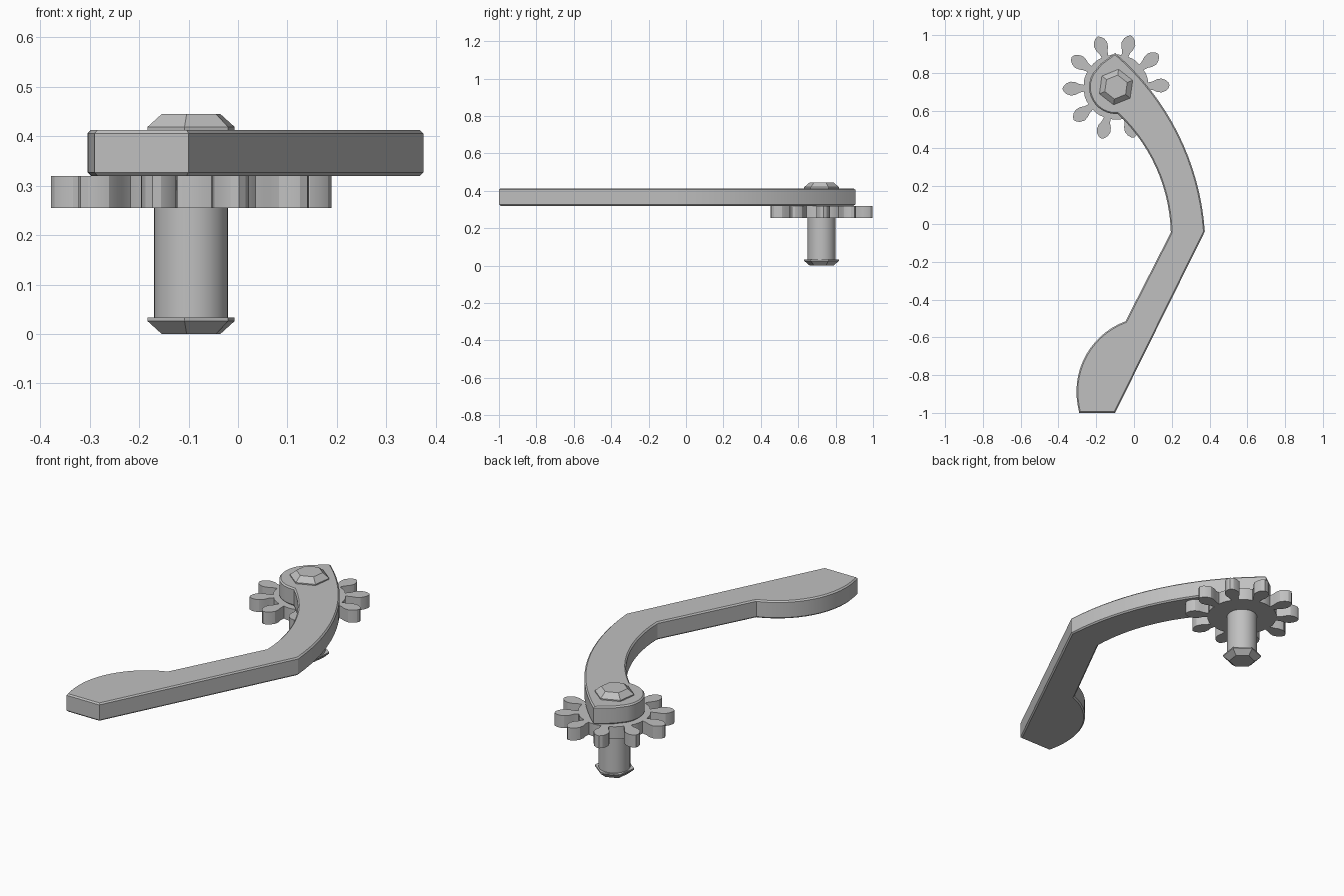
import bpy, bmesh
from math import sin, cos, pi, radians, atan2, hypot
from mathutils import Vector

cube = bpy.data.objects.get("Cube")
if cube:
    bpy.data.objects.remove(cube)

GREY = (0.53, 0.53, 0.53, 1)
steel = bpy.data.materials.new("grey_metal")
steel.diffuse_color = GREY
steel.use_nodes = True
steel.node_tree.nodes["Principled BSDF"].inputs["Base Color"].default_value = GREY

HUB = Vector((-0.095, 0.725))


def finish(name, bm, smooth=True):
    bmesh.ops.recalc_face_normals(bm, faces=bm.faces)
    mesh = bpy.data.meshes.new(name)
    bm.to_mesh(mesh)
    bm.free()
    mesh.materials.append(steel)
    obj = bpy.data.objects.new(name, mesh)
    bpy.context.collection.objects.link(obj)
    if smooth:
        bpy.ops.object.select_all(action='DESELECT')
        obj.select_set(True)
        bpy.context.view_layer.objects.active = obj
        bpy.ops.object.shade_smooth_by_angle(angle=radians(25))
    return obj


def plate(name, outline, z0, z1, bevel=0):
    """Extrude a closed outline, optionally chamfering its rims."""
    bm = bmesh.new()
    base = bm.faces.new([bm.verts.new((x, y, z0)) for x, y in outline])
    top = bmesh.ops.extrude_face_region(bm, geom=[base], use_keep_orig=True)["geom"]
    bmesh.ops.translate(bm, vec=(0, 0, z1 - z0),
                        verts=[v for v in top if isinstance(v, bmesh.types.BMVert)])
    bmesh.ops.recalc_face_normals(bm, faces=bm.faces)
    if bevel:
        rims = [e for e in bm.edges if abs(e.verts[0].co.z - e.verts[1].co.z) < 1e-5]
        bmesh.ops.bevel(bm, geom=rims, offset=bevel, segments=1,
                        affect='EDGES', clamp_overlap=True)
    return finish(name, bm)


def lathe(name, rings, sides, turn=0, smooth=True):
    """Stack of regular polygons (radius, z) around the hub axis."""
    bm = bmesh.new()
    loops = [[bm.verts.new((HUB.x + r * cos(turn + 2 * pi * i / sides),
                            HUB.y + r * sin(turn + 2 * pi * i / sides), z))
              for i in range(sides)] for r, z in rings]
    for a, b in zip(loops, loops[1:]):
        for i in range(sides):
            j = (i + 1) % sides
            bm.faces.new((a[i], a[j], b[j], b[i]))
    bm.faces.new(loops[0])
    bm.faces.new(loops[-1])
    return finish(name, bm, smooth)


def arc(p, q, r, steps):
    """Circular arc from p through q to r."""
    (ax, ay), (bx, by), (cx, cy) = p, q, r
    d = 2 * (ax * (by - cy) + bx * (cy - ay) + cx * (ay - by))
    a2, b2, c2 = ax * ax + ay * ay, bx * bx + by * by, cx * cx + cy * cy
    ux = (a2 * (by - cy) + b2 * (cy - ay) + c2 * (ay - by)) / d
    uy = (a2 * (cx - bx) + b2 * (ax - cx) + c2 * (bx - ax)) / d
    t0, t1 = atan2(ay - uy, ax - ux), atan2(cy - uy, cx - ux)
    sweep = (t1 - t0) % (2 * pi)
    if d < 0:
        sweep -= 2 * pi
    rad = hypot(ax - ux, ay - uy)
    return [(ux + rad * cos(t0 + sweep * i / steps),
             uy + rad * sin(t0 + sweep * i / steps)) for i in range(steps + 1)]


# Lever arm: curved neck, straight shank, bulged grip and rounded hub end
neck_outer = arc((-0.10, 0.905), (0.245, 0.455), (0.375, -0.04), 16)
grip_end = [(-0.10, -1.0), (-0.29, -1.0)]
grip_bulge = arc((-0.298, -0.96), (-0.24, -0.67), (-0.045, -0.515), 14)
neck_inner = arc((0.195, -0.045), (0.125, 0.28), (-0.085, 0.582), 14)
hub_end = [(HUB.x + 0.143 * cos(radians(a)), HUB.y + 0.143 * sin(radians(a)))
           for a in range(260, 149, -10)]
hub_nose = [(-0.175, 0.85)]
plate("lever_arm", neck_outer + grip_end + grip_bulge + neck_inner + hub_end + hub_nose,
      0.32, 0.413, 0.007)

# Gear: ten leaf-shaped teeth around a disc
TEETH = 10
flank = [(0.170, 0.018), (0.195, 0.023), (0.215, 0.033), (0.24, 0.037),
         (0.262, 0.029), (0.277, 0.016)]
tooth = [(r, -w) for r, w in flank] + [(0.284, 0)] + [(r, w) for r, w in reversed(flank)]
gear = []
for k in range(TEETH):
    a = radians(2) + 2 * pi * k / TEETH
    gear += [(HUB.x + r * cos(a) - w * sin(a), HUB.y + r * sin(a) + w * cos(a))
             for r, w in tooth]
    for step in (0.35, 0.5, 0.65):
        b = a + 2 * pi * step / TEETH
        gear.append((HUB.x + 0.173 * cos(b), HUB.y + 0.173 * sin(b)))
plate("gear", gear, 0.255, 0.32)

# Round shaft with hexagonal chamfered caps at both ends
lathe("shaft", [(0.075, 0.03), (0.075, 0.256)], 32)
cap = [(0.064, 0), (0.095, 0.026), (0.095, 0.033)]
lathe("bottom_cap", cap, 6, radians(22), False)
lathe("top_cap", [(r, 0.445 - z) for r, z in cap], 6, radians(22), False)
